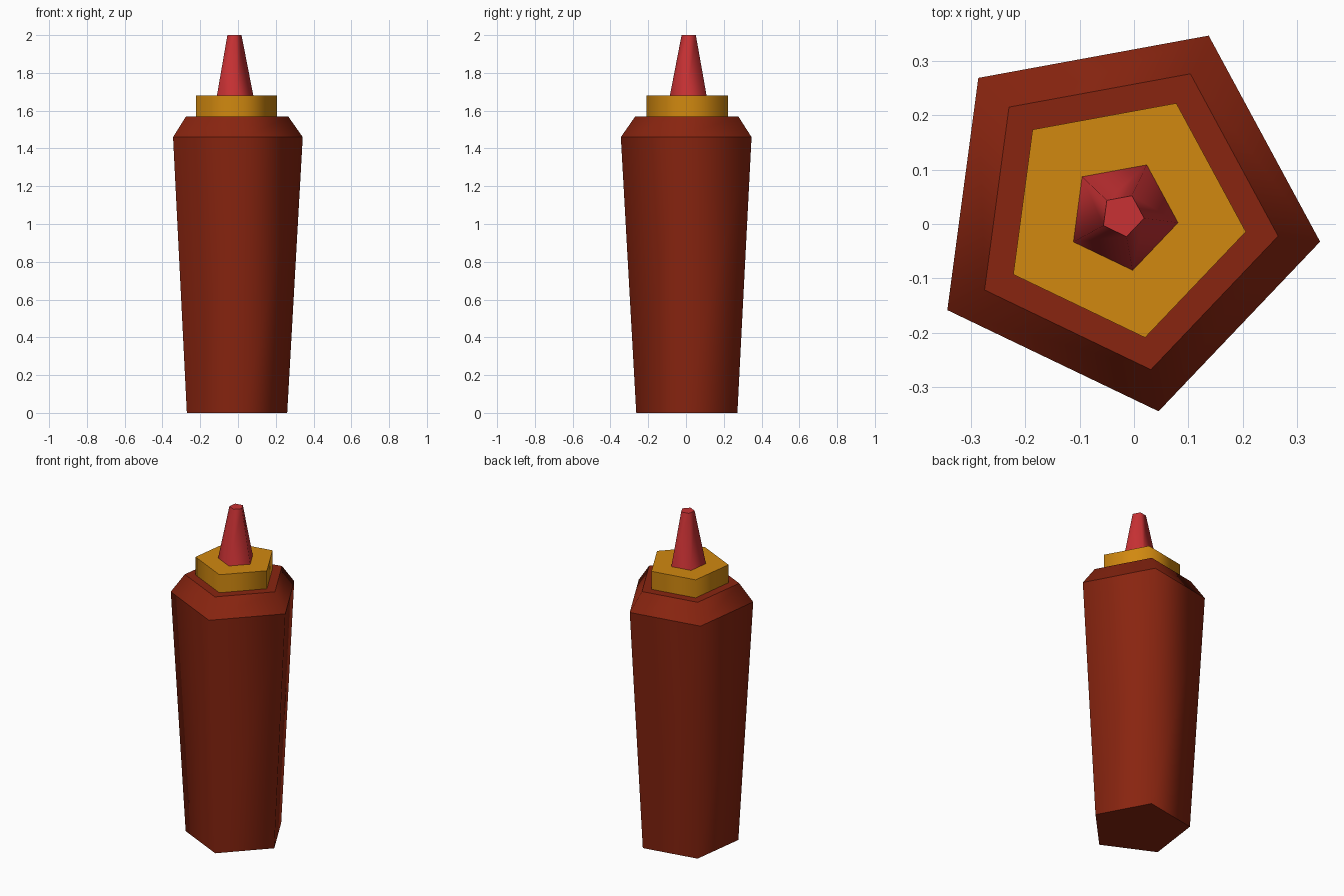
import bpy, bmesh, math

if "Cube" in bpy.data.objects:
    bpy.data.objects.remove(bpy.data.objects["Cube"])

SIDES = 5
TURN = math.radians(-7.6)      # rotation of the five-sided cross-section
CX, CY = -0.021, 0.016         # axis of the bottle


def material(name, rgb):
    m = bpy.data.materials.new(name)
    m.diffuse_color = (*rgb, 1.0)
    m.use_nodes = True
    m.node_tree.nodes["Principled BSDF"].inputs["Base Color"].default_value = m.diffuse_color
    return m


def lathe(name, profile, mat):
    """Closed five-sided solid through (radius, z) rings: smooth around, sharp at the rims."""
    bm = bmesh.new()
    rings = []
    for r, z in profile:
        angles = [TURN + math.tau * i / SIDES for i in range(SIDES)]
        rings.append([bm.verts.new((CX + r * math.cos(a), CY + r * math.sin(a), z))
                      for a in angles])
    for low, high in zip(rings, rings[1:]):
        for i in range(SIDES):
            j = (i + 1) % SIDES
            bm.faces.new((low[i], low[j], high[j], high[i])).smooth = True
    bm.faces.new(rings[0][::-1])
    bm.faces.new(rings[-1])
    # Horizontal rim edges stay crisp
    for e in bm.edges:
        e.smooth = abs(e.verts[0].co.z - e.verts[1].co.z) > 1e-5
    bm.normal_update()
    mesh = bpy.data.meshes.new(name)
    bm.to_mesh(mesh)
    bm.free()
    mesh.materials.append(mat)
    obj = bpy.data.objects.new(name, mesh)
    bpy.context.collection.objects.link(obj)
    return obj


brown = material("dark_red_brown", (0.25, 0.018, 0.005))
amber = material("amber", (0.64, 0.25, 0.005))
red = material("red", (0.58, 0.031, 0.034))

# Tapered bottle with sloped shoulder
lathe("bottle_body", [(0.284, 0.0), (0.367, 1.46), (0.289, 1.57)], brown)
# Screw cap
lathe("cap", [(0.229, 1.57), (0.229, 1.68)], amber)
# Pouring nozzle
lathe("nozzle", [(0.103, 1.68), (0.040, 2.0)], red)
